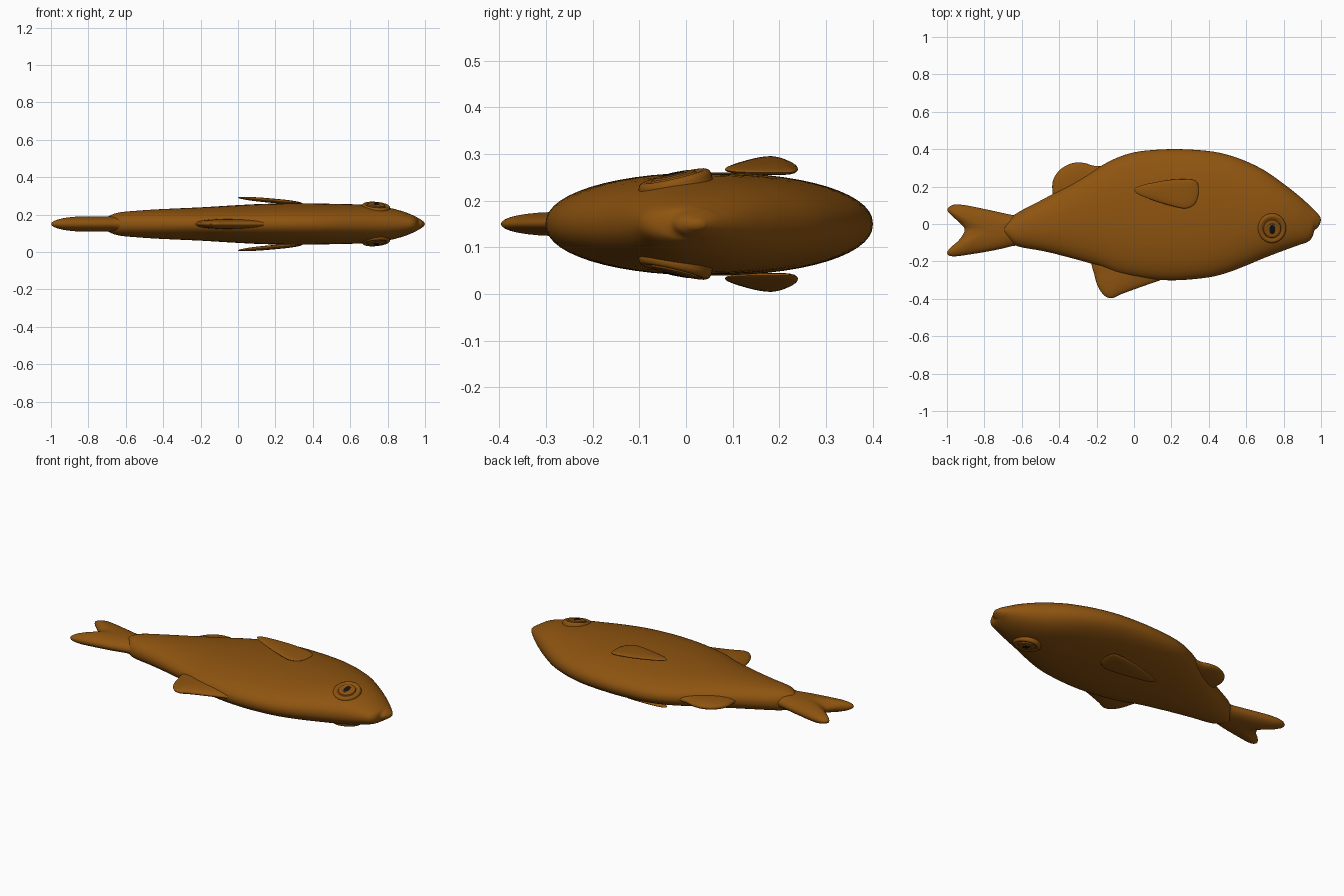
import bpy, bmesh, math
from mathutils import Vector, Matrix

if "Cube" in bpy.data.objects:
    bpy.data.objects.remove(bpy.data.objects["Cube"])

MID = 0.15  # height of the fish's middle plane


def material(name, rgb):
    m = bpy.data.materials.new(name)
    m.diffuse_color = (*rgb, 1)
    m.use_nodes = True
    m.node_tree.nodes["Principled BSDF"].inputs["Base Color"].default_value = m.diffuse_color
    return m


BROWN = material("brown", (0.27, 0.088, 0.005))
BLACK = material("black", (0.006, 0.006, 0.006))


def finish(name, bm, mats, angle=50):
    bmesh.ops.recalc_face_normals(bm, faces=bm.faces)
    me = bpy.data.meshes.new(name)
    bm.to_mesh(me)
    bm.free()
    for m in mats:
        me.materials.append(m)
    ob = bpy.data.objects.new(name, me)
    bpy.context.collection.objects.link(ob)
    bpy.ops.object.select_all(action='DESELECT')
    ob.select_set(True)
    bpy.context.view_layer.objects.active = ob
    bpy.ops.object.shade_smooth_by_angle(angle=math.radians(angle))
    return ob


def spline(pts, steps, closed):
    """Catmull-Rom curve through the given points."""
    pts = [Vector(p) for p in pts]
    n, out = len(pts), []
    for i in range(n if closed else n - 1):
        ids = [i - 1, i, i + 1, i + 2]
        ids = [k % n if closed else min(max(k, 0), n - 1) for k in ids]
        a, b, c, d = [pts[k] for k in ids]
        for s in range(steps):
            t = s / steps
            out.append(0.5 * (2 * b + (c - a) * t + (2 * a - 5 * b + 4 * c - d) * t * t
                              + (3 * b - a - 3 * c + d) * t ** 3))
    return out if closed else out + [pts[-1]]


def bridge(bm, rings):
    for r, q in zip(rings, rings[1:]):
        for i in range(len(r)):
            j = (i + 1) % len(r)
            bm.faces.new((r[i], r[j], q[j], q[i]))


def pillow(name, outline, centre, half, height=lambda x: MID):
    """Fin: a smooth outline with rounded edges, swollen to a half thickness."""
    bm = bmesh.new()
    edge, c = spline(outline, 5, True), Vector(centre)
    rings = []
    for k in range(-7, 8):
        a = k / 8 * math.pi / 2
        s, z = math.cos(a) ** 0.8, half * math.sin(a)
        rings.append([bm.verts.new((*(p2 := c + (p - c) * s), height(p2.x) + z)) for p in edge])
    bridge(bm, rings)
    bm.faces.new(rings[0])
    bm.faces.new(rings[-1])
    return finish(name, bm, [BROWN])


# Body: x, upper edge, lower edge, half thickness
stations = [
    (-0.70, -0.01, -0.05, 0.036), (-0.67, 0.022, -0.085, 0.052), (-0.62, 0.062, -0.12, 0.064),
    (-0.50, 0.125, -0.142, 0.074), (-0.40, 0.18, -0.165, 0.080), (-0.20, 0.297, -0.22, 0.089),
    (-0.10, 0.350, -0.26, 0.095), (0.0, 0.383, -0.283, 0.101), (0.12, 0.397, -0.298, 0.107),
    (0.25, 0.40, -0.30, 0.110), (0.40, 0.39, -0.285, 0.110), (0.50, 0.37, -0.26, 0.108),
    (0.60, 0.335, -0.222, 0.106), (0.70, 0.285, -0.18, 0.101), (0.80, 0.215, -0.142, 0.088),
    (0.88, 0.152, -0.113, 0.068), (0.93, 0.108, -0.095, 0.049), (0.953, 0.086, -0.070, 0.038),
    (0.965, 0.074, -0.034, 0.031), (0.982, 0.056, -0.020, 0.021), (0.995, 0.04, 0.002, 0.011)]
bm = bmesh.new()
rings = []
for x, top, low, h in spline(stations, 4, False):
    ring = []
    for i in range(56):
        a = 2 * math.pi * i / 56
        c, s = math.cos(a), math.sin(a)
        e = 2 / 2.15
        y = (top + low) / 2 + (top - low) / 2 * math.copysign(abs(c) ** e, c)
        ring.append(bm.verts.new((x, y, MID + h * math.copysign(abs(s) ** e, s))))
    rings.append(ring)
bridge(bm, rings)
for ring, tip in ((rings[0], (-0.705, -0.03, MID)), (rings[-1], (1.0, 0.022, MID))):
    v = bm.verts.new(tip)
    for i in range(56):
        bm.faces.new((ring[i], ring[(i + 1) % 56], v))
finish("body", bm, [BROWN])

# Forked tail
pillow("tail_fin", [(-0.58, 0.04), (-0.65, 0.048), (-0.78, 0.076), (-0.90, 0.100), (-0.965, 0.103),
                    (-0.998, 0.078), (-0.975, 0.045), (-0.93, 0.005), (-0.905, -0.032),
                    (-0.935, -0.085), (-0.985, -0.130), (-0.998, -0.160), (-0.965, -0.173),
                    (-0.88, -0.163), (-0.75, -0.141), (-0.65, -0.118), (-0.58, -0.10)],
       (-0.76, -0.033), 0.042)

# Back fin and belly fin
pillow("back_fin", [(-0.16, 0.30), (-0.22, 0.312), (-0.27, 0.327), (-0.33, 0.325), (-0.39, 0.295),
                    (-0.428, 0.245), (-0.437, 0.19), (-0.42, 0.12), (-0.30, 0.10), (-0.18, 0.20)],
       (-0.30, 0.21), 0.028)
pillow("belly_fin", [(-0.22, -0.19), (-0.212, -0.27), (-0.19, -0.34), (-0.155, -0.385),
                     (-0.115, -0.396), (-0.06, -0.372), (0.05, -0.332), (0.15, -0.297),
                     (0.20, -0.27), (0.10, -0.18), (-0.10, -0.15)],
       (-0.08, -0.25), 0.026)

# Side fins and eyes, one pair above and one below the middle plane
side_fin = [(0.0, 0.183), (0.03, 0.155), (0.12, 0.121), (0.22, 0.092), (0.28, 0.084),
            (0.325, 0.108), (0.345, 0.165), (0.338, 0.222), (0.30, 0.238), (0.20, 0.237),
            (0.10, 0.221), (0.03, 0.203)]
# radius and height of the eye from rim to centre
eye_profile = [(0.080, -0.035), (0.080, -0.002), (0.077, 0.006), (0.070, 0.010), (0.062, 0.009),
               (0.054, 0.005), (0.051, 0.005), (0.048, 0.011), (0.040, 0.014), (0.032, 0.014),
               (0.027, 0.012), (0.024, 0.014), (0.012, 0.017)]
tilt = Matrix.Rotation(math.radians(13), 4, 'X') @ Matrix.Rotation(math.radians(5), 4, 'Y')
for side, sign in (("upper", 1), ("lower", -1)):
    pillow(side + "_side_fin", side_fin, (0.20, 0.17), 0.012,
           lambda x: MID + sign * (0.141 - 0.09 * x))
    bm = bmesh.new()
    rings = [[bm.verts.new((r * 0.95 * math.cos(a), r * math.sin(a), z))
              for a in (2 * math.pi * i / 40 for i in range(40))] for r, z in eye_profile]
    # narrow the pupil rings to an upright oval
    for ring in rings[-2:]:
        for v in ring:
            v.co.x *= 0.7
    bridge(bm, rings)
    bm.faces.new(rings[-1])
    for f in bm.faces:
        if all(v.co.xy.length < 0.026 and v.co.z > 0.013 for v in f.verts):
            f.material_index = 1
    bm.transform(Matrix.Translation((0.738, -0.024, MID + 0.093)) @ tilt)
    if sign < 0:
        for v in bm.verts:
            v.co.z = 2 * MID - v.co.z
    ob = finish(side + "_eye", bm, [BROWN, BLACK], 40)
